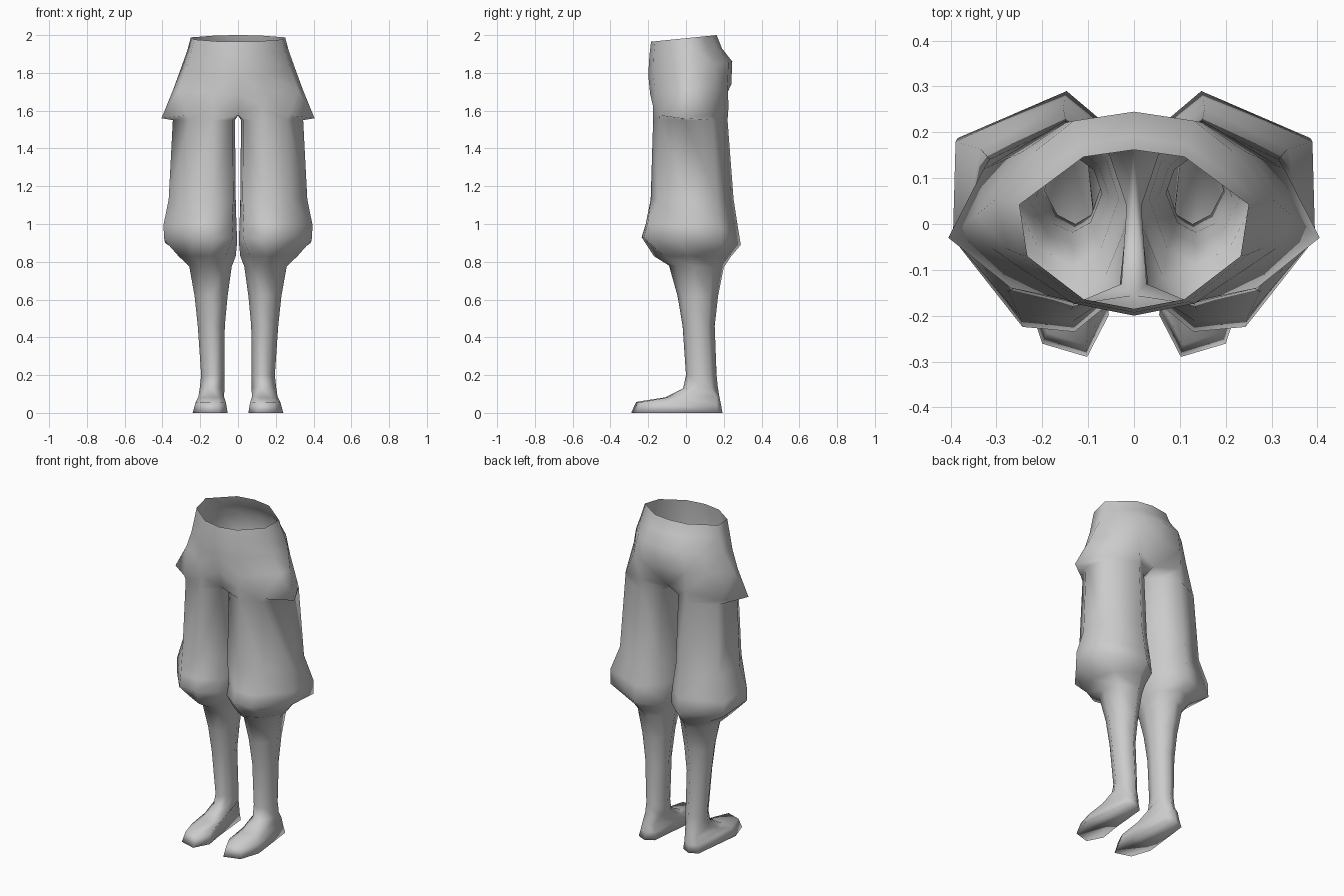
import bpy, bmesh

cube = bpy.data.objects.get("Cube")
if cube:
    bpy.data.objects.remove(cube, do_unlink=True)

# Unit outlines: front inner, front, outer front, outer, outer back, back, back inner, inner
THIGH = [(-.93, -.78), (-.3, -1), (.48, -.82), (1, -.15), (.82, .6), (-.2, 1), (-.77, .65), (-1, .08)]
HEM = [(-.88, -.68), (-.35, -1), (.24, -.96), (1, -.25), (.97, .61), (-.26, 1), (-.87, .62), (-1, 0)]
CALF = [(-.65, -.75), (-.1, -1), (.55, -.75), (1, -.1), (.75, .6), (-.1, 1), (-.75, .6), (-1, 0)]
FOOT = [(-.95, -.62), (-.45, -1), (.58, -.88), (1, -.38), (.62, .9), (.05, 1), (-.52, .88), (-.75, -.1)]


def hip_ring(width, front, back, z_front, z_back, side):
    """Half outline of the hips, open along the middle plane; side places the widest point."""
    outline = [(0, -1), (.44, -.88), (.93, -.34), (1, side), (.72, .61), (.44, .91), (0, 1)]
    mid, depth = (front + back) / 2, (back - front) / 2
    return [(width * u, mid + depth * v, z_front + (z_back - z_front) * (v + 1) / 2)
            for u, v in outline]


def leg_ring(outline, inner, outer, front, back, z_front, z_back):
    """Closed outline of one leg, fitted to the given bounds."""
    cx, rx = (inner + outer) / 2, (outer - inner) / 2
    cy, ry = (front + back) / 2, (back - front) / 2
    return [(cx + rx * u, cy + ry * v, z_front + (z_back - z_front) * (v + 1) / 2)
            for u, v in outline]


hips = [
    hip_ring(.25, -.185, .162, 1.965, 2.0, .31),
    hip_ring(.268, -.193, .19, 1.9, 1.93, .28),
    hip_ring(.3, -.2, .245, 1.79, 1.86, .15),
    hip_ring(.342, -.19, .24, 1.69, 1.74, -.02),
]
# Flared hip edge, with the crotch point last
flare = [(0, -.155, 1.58), (.125, -.174, 1.62), (.268, -.14, 1.575), (.405, -.03, 1.56),
         (.328, .12, 1.575), (.15, .225, 1.62), (0, .175, 1.6), (0, .04, 1.575)]

legs = [
    # baggy trouser leg and hem
    leg_ring(THIGH, .016, .345, -.174, .22, 1.55, 1.55),
    leg_ring(THIGH, .012, .367, -.187, .252, 1.13, 1.13),
    leg_ring(HEM, .008, .395, -.213, .275, 1.0, .98),
    leg_ring(HEM, .004, .39, -.235, .29, .93, .89),
    leg_ring(CALF, .012, .315, -.17, .24, .83, .83),
    # calf
    leg_ring(CALF, .033, .258, -.09, .2, .78, .77),
    leg_ring(CALF, .055, .23, -.045, .17, .62, .62),
    leg_ring(CALF, .07, .213, -.018, .152, .46, .46),
    leg_ring(CALF, .072, .195, 0, .162, .2, .2),
    # foot
    leg_ring(CALF, .072, .202, -.015, .168, .13, .14),
    leg_ring(FOOT, .07, .21, -.11, .176, .082, .09),
    leg_ring(FOOT, .06, .225, -.264, .185, .058, .045),
    leg_ring(FOOT, .05, .24, -.29, .193, 0, 0),
]

# Loft the left half from the waist to the sole
bm = bmesh.new()
open_rings = [[bm.verts.new(p) for p in ring] for ring in hips]
closed_rings = [[bm.verts.new(p) for p in ring] for ring in [flare] + legs]


def bridge(a, b, count):
    for i in range(count):
        j = (i + 1) % len(b)
        bm.faces.new((a[i], b[i], b[j], a[j]))


for a, b in zip(open_rings, open_rings[1:] + closed_rings[:1]):
    bridge(a, b, len(a) - 1)
for a, b in zip(closed_rings, closed_rings[1:]):
    bridge(a, b, len(a))
bm.faces.new(closed_rings[-1])

# Mirror to the right half and weld the middle
mirrored = bmesh.ops.duplicate(bm, geom=bm.verts[:] + bm.edges[:] + bm.faces[:])["geom"]
for item in mirrored:
    if isinstance(item, bmesh.types.BMVert):
        item.co.x = -item.co.x
bmesh.ops.reverse_faces(bm, faces=[f for f in mirrored if isinstance(f, bmesh.types.BMFace)])
bmesh.ops.remove_doubles(bm, verts=bm.verts[:], dist=.0005)
bmesh.ops.recalc_face_normals(bm, faces=bm.faces[:])
# The front of the waist must face forward
front_face = min(bm.faces, key=lambda f: (f.calc_center_median() - open_rings[1][1].co).length)
if front_face.normal.y > 0:
    bmesh.ops.reverse_faces(bm, faces=bm.faces[:])
for face in bm.faces:
    face.smooth = True

mesh = bpy.data.meshes.new("trousers_and_feet")
bm.to_mesh(mesh)
bm.free()
body = bpy.data.objects.new("trousers_and_feet", mesh)
bpy.context.collection.objects.link(body)

# Plain grey
grey = bpy.data.materials.new("plain_grey")
grey.use_nodes = True
colour = (.6, .6, .6, 1)
grey.diffuse_color = colour
grey.node_tree.nodes["Principled BSDF"].inputs["Base Color"].default_value = colour
mesh.materials.append(grey)
